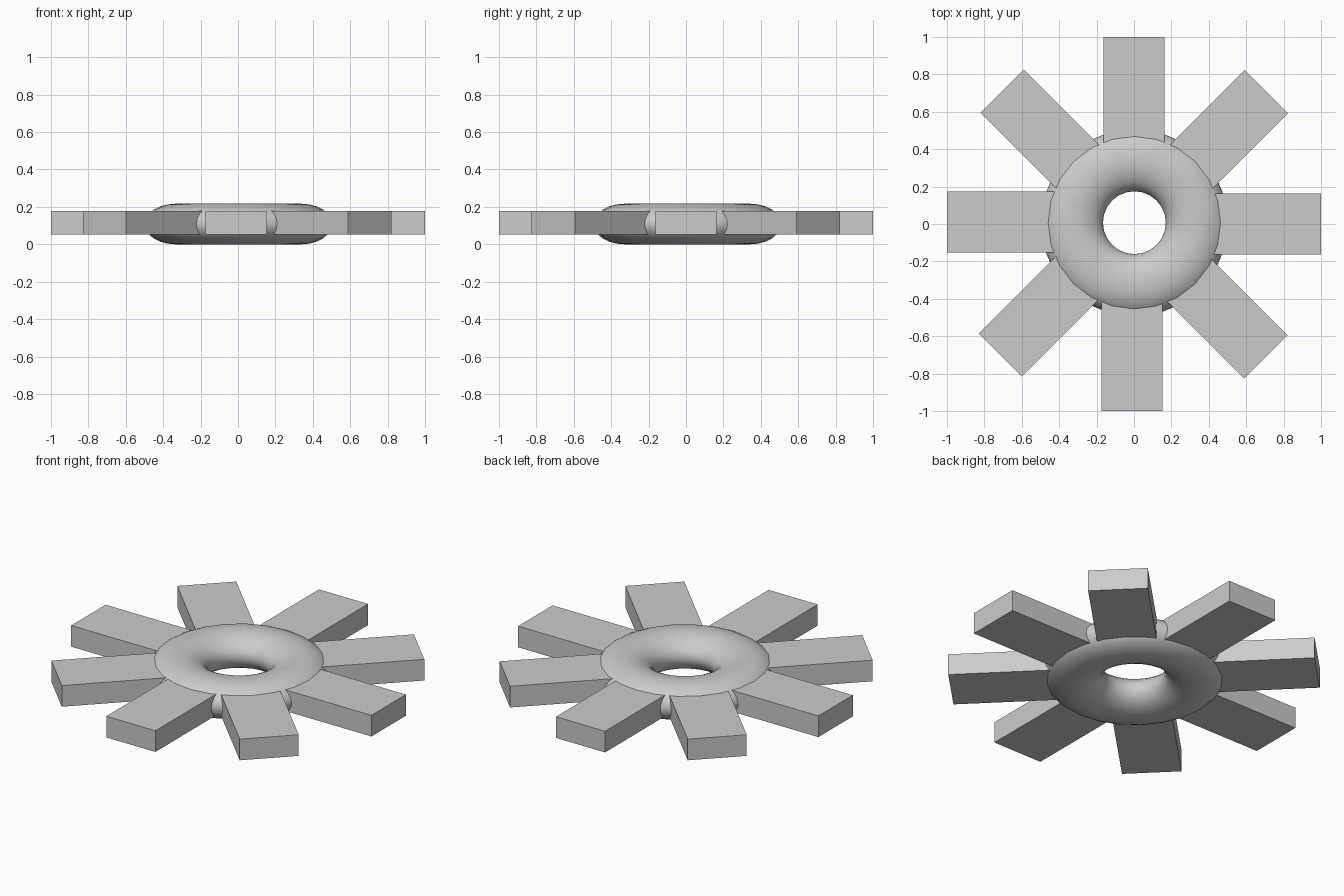
import bpy
from math import pi, cos, sin

if "Cube" in bpy.data.objects:
    bpy.data.objects.remove(bpy.data.objects["Cube"])

# hub: a ring, flattened vertically
bpy.ops.mesh.primitive_torus_add(major_segments=24, minor_segments=24,
                                 major_radius=0.335, minor_radius=0.167,
                                 location=(0.002, 0.007, 0.1085))
hub = bpy.context.object
hub.name = "hub_ring"
hub.scale = (1, 1, 0.65)
bpy.ops.object.transform_apply(location=False, rotation=False, scale=True)
bpy.ops.object.shade_smooth_by_angle(angle=pi / 4)

# blades: eight flat bars, sunk into the ring; each has a slight sideways shift
LENGTH, WIDTH, THICK = 0.67, 0.326, 0.127
SHIFTS = (0, 0, 0, -0.004, -0.010, -0.010, -0.011, -0.004)


def blade(i):
    a = i * pi / 4
    r = 1.0 - LENGTH / 2
    s = SHIFTS[i]
    bpy.ops.mesh.primitive_cube_add(
        size=1, rotation=(0, 0, a),
        location=(r * cos(a) - s * sin(a), r * sin(a) + s * cos(a), 0.115))
    bar = bpy.context.object
    bar.name = f"blade_{i + 1}"
    bar.scale = (LENGTH, WIDTH, THICK)


for i in range(8):
    blade(i)
